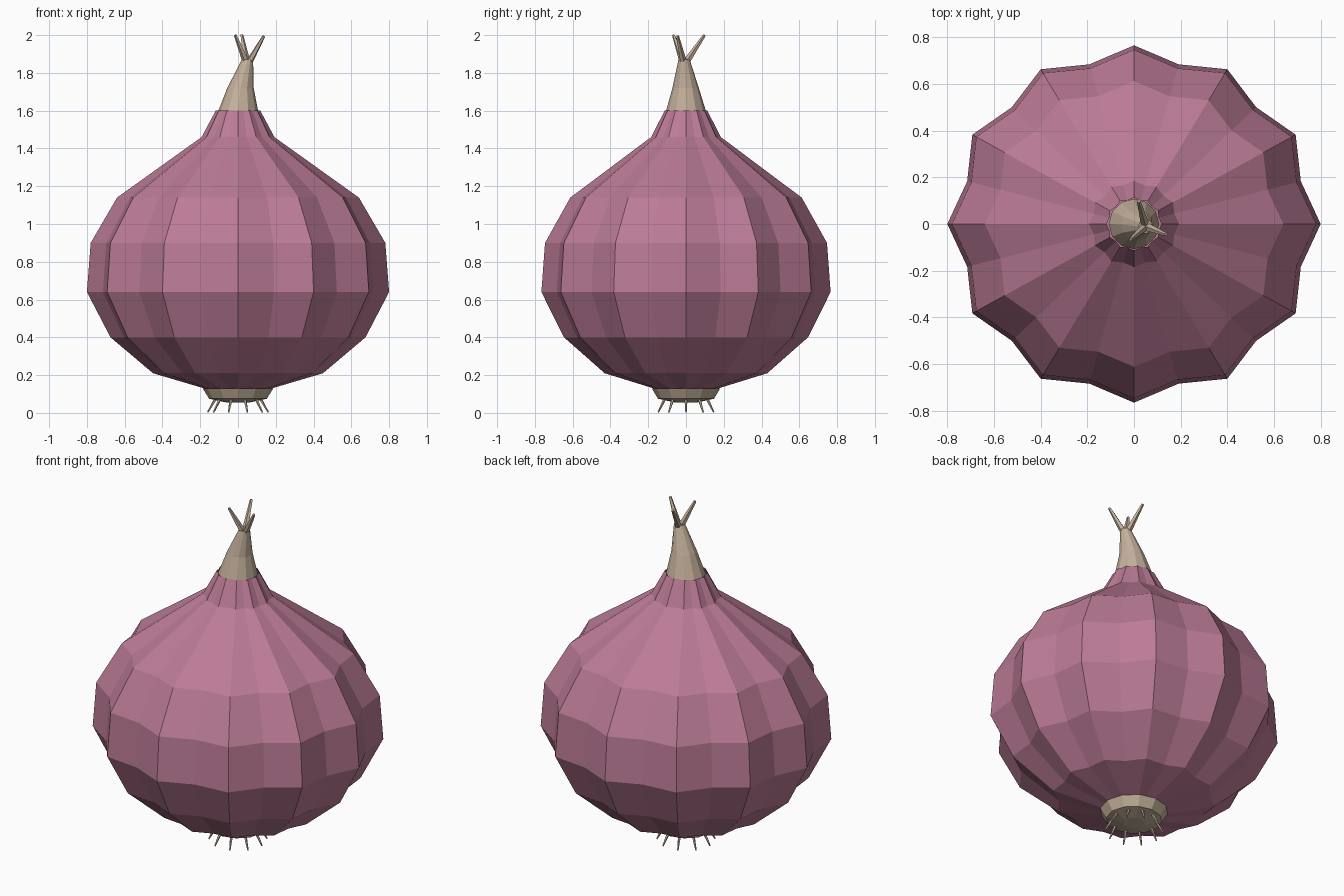
import bpy, bmesh
from math import sin, cos, pi
from mathutils import Vector

cube = bpy.data.objects.get("Cube")
if cube:
    bpy.data.objects.remove(cube, do_unlink=True)


def material(name, rgb):
    m = bpy.data.materials.new(name)
    m.use_nodes = True
    m.diffuse_color = (*rgb, 1)
    m.node_tree.nodes["Principled BSDF"].inputs["Base Color"].default_value = (*rgb, 1)
    return m


PINK = material("onion_pink", (0.50, 0.20, 0.305))
TAN = material("dry_tan", (0.55, 0.435, 0.325))


def loft(name, rings, mat, sides, valley=1.0, depth=1.0, caps=(True, True)):
    """Skin rings given as (centre, radius); every other side may dip inward."""
    bm = bmesh.new()
    loops = []
    for centre, radius in rings:
        loop = []
        for i in range(sides):
            a = 2 * pi * i / sides
            r = radius * (valley if i % 2 else 1)
            loop.append(bm.verts.new(Vector(centre) + Vector((r * cos(a), r * depth * sin(a), 0))))
        loops.append(loop)
    for low, high in zip(loops, loops[1:]):
        for i in range(sides):
            j = (i + 1) % sides
            bm.faces.new((low[i], low[j], high[j], high[i]))
    if caps[0]:
        bm.faces.new(loops[0][::-1])
    if caps[1]:
        bm.faces.new(loops[-1])
    mesh = bpy.data.meshes.new(name)
    bm.to_mesh(mesh)
    bm.free()
    mesh.materials.append(mat)
    obj = bpy.data.objects.new(name, mesh)
    bpy.context.collection.objects.link(obj)
    return obj


def spike(name, start, end, r0, r1):
    """Thin tapered strand between two points."""
    start, end = Vector(start), Vector(end)
    bm = bmesh.new()
    bmesh.ops.create_cone(bm, cap_ends=True, segments=5, radius1=r0, radius2=r1,
                          depth=(end - start).length)
    mesh = bpy.data.meshes.new(name)
    bm.to_mesh(mesh)
    bm.free()
    mesh.materials.append(TAN)
    obj = bpy.data.objects.new(name, mesh)
    obj.location = (start + end) / 2
    obj.rotation_euler = (end - start).to_track_quat('Z', 'Y').to_euler()
    bpy.context.collection.objects.link(obj)


# Ribbed bulb with its narrow neck
profile = [(0.18, 0.13), (0.45, 0.21), (0.675, 0.40), (0.80, 0.64),
           (0.78, 0.90), (0.64, 1.14), (0.193, 1.46), (0.118, 1.60)]
loft("bulb", [((0, 0, z), r) for r, z in profile], PINK, 24,
     valley=0.925, depth=0.957, caps=(True, False))

# Dry stem leaning to one side
loft("stem", [((0, 0, 1.59), 0.108), ((0.013, -0.002, 1.72), 0.07),
              ((0.05, -0.01, 1.87), 0.03)], TAN, 12)

# Frayed stem tips
for i, tip in enumerate([(0.02, 0.098, 2.0), (0.137, -0.045, 1.995), (-0.014, -0.066, 2.0)]):
    spike(f"stem_tip_{i + 1}", (0.05, -0.01, 1.84), tip, 0.02, 0.008)

# Root plate under the bulb
loft("root_plate", [((0, 0, 0.055), 0.06), ((0, 0, 0.075), 0.153),
                    ((0, 0, 0.13), 0.187)], TAN, 12, depth=0.97)

# Ring of root hairs
for i in range(10):
    a = 2 * pi * i / 10
    spike(f"root_hair_{i + 1}", (0.115 * cos(a), 0.115 * sin(a), 0.08),
          (0.16 * cos(a), 0.155 * sin(a), 0.003), 0.009, 0.004)
